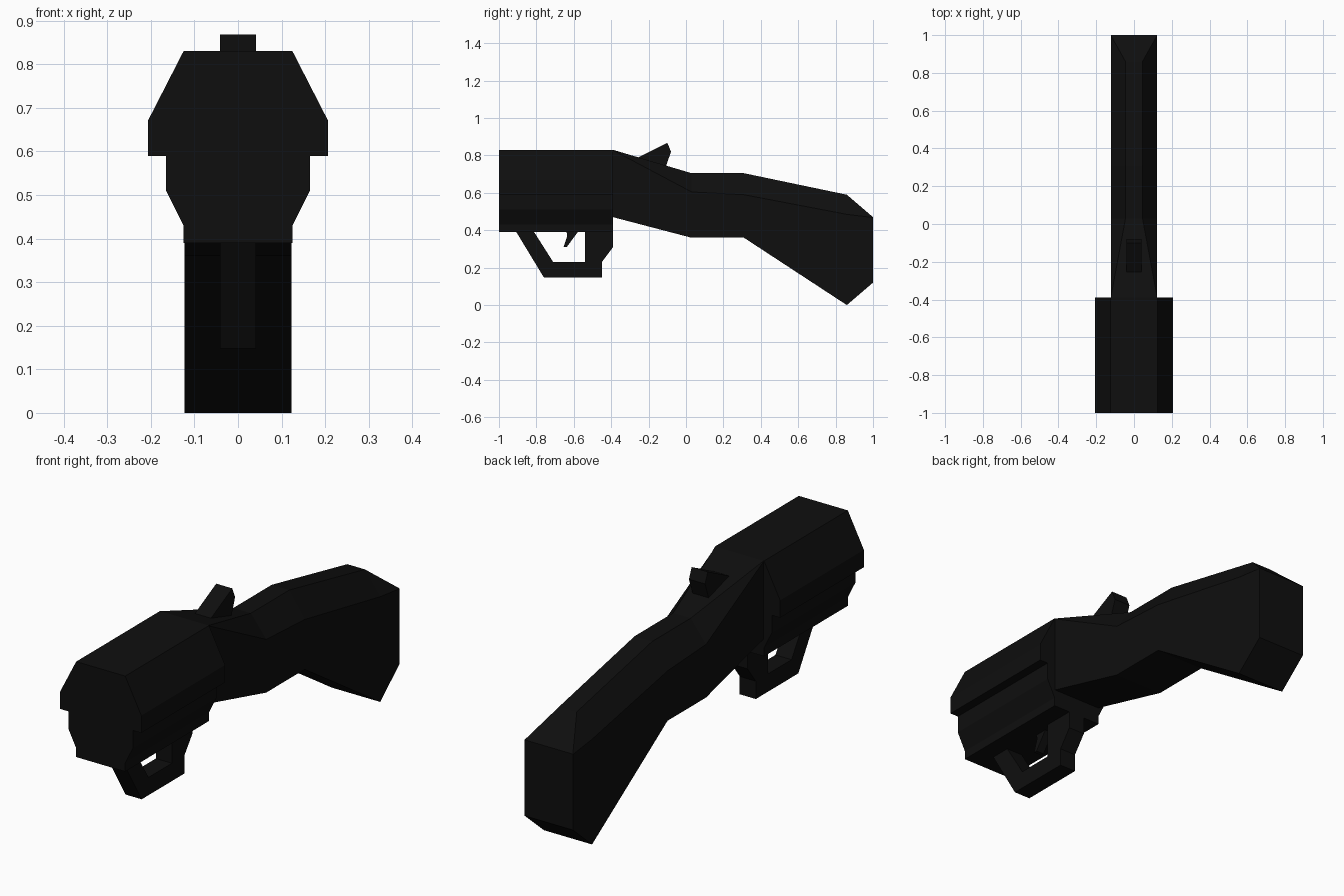
import bpy, bmesh

if "Cube" in bpy.data.objects:
    bpy.data.objects.remove(bpy.data.objects["Cube"])

black = bpy.data.materials.new("black_metal")
black.diffuse_color = (0.0045, 0.0045, 0.0045, 1)
black.use_nodes = True
black.node_tree.nodes["Principled BSDF"].inputs["Base Color"].default_value = black.diffuse_color


def finish(name, bm):
    bmesh.ops.remove_doubles(bm, verts=bm.verts, dist=1e-4)
    bmesh.ops.recalc_face_normals(bm, faces=bm.faces)
    me = bpy.data.meshes.new(name)
    bm.to_mesh(me)
    bm.free()
    me.materials.append(black)
    ob = bpy.data.objects.new(name, me)
    bpy.context.collection.objects.link(ob)
    return ob


def loft(name, rings):
    # skin a row of matching closed rings and cap both ends
    bm = bmesh.new()
    vs = [[bm.verts.new(p) for p in r] for r in rings]
    n = len(vs[0])
    for a, b in zip(vs, vs[1:]):
        for i in range(n):
            j = (i + 1) % n
            bm.faces.new((a[i], a[j], b[j], b[i]))
    bm.faces.new(vs[0])
    bm.faces.new(vs[-1])
    return finish(name, bm)


def plate(name, profile, half):
    # side profile (y, z) extruded across x
    return loft(name, [[(x, y, z) for y, z in profile] for x in (-half, half)])


# Receiver: mirrored cross-section run along y
half = [(0.125, 0.39), (0.125, 0.43), (0.165, 0.51), (0.165, 0.59),
        (0.207, 0.59), (0.207, 0.67), (0.125, 0.83)]
section = half + [(-x, z) for x, z in reversed(half)]
loft("receiver", [[(x, y, z) for x, z in section] for y in (-1, -0.39)])

# Stock: y, bottom z, shoulder z, top z, top half width
stations = [(-0.39, 0.47, 0.828, 0.83, 0.123),
            (0.03, 0.36, 0.605, 0.705, 0.045),
            (0.31, 0.36, 0.59, 0.705, 0.045),
            (0.86, 0.0, 0.485, 0.59, 0.045),
            (1.0, 0.12, 0.468, 0.47, 0.123)]
W = 0.123
loft("stock", [[(W, y, b), (W, y, s), (t, y, h), (-t, y, h), (-W, y, s), (-W, y, b)]
               for y, b, s, h, t in stations])

# Trigger guard
plate("trigger_guard", [(-0.91, 0.395), (-0.76, 0.148), (-0.45, 0.148), (-0.45, 0.23),
                        (-0.39, 0.31), (-0.39, 0.475), (-0.54, 0.475), (-0.54, 0.23),
                        (-0.71, 0.23), (-0.815, 0.395)], 0.041)

# Trigger
plate("trigger", [(-0.64, 0.4), (-0.635, 0.37), (-0.655, 0.31), (-0.638, 0.31),
                  (-0.575, 0.395)], 0.02)

# Hammer
plate("hammer", [(-0.265, 0.785), (-0.10, 0.868), (-0.08, 0.82), (-0.11, 0.735),
                 (-0.15, 0.68), (-0.25, 0.70)], 0.041)
